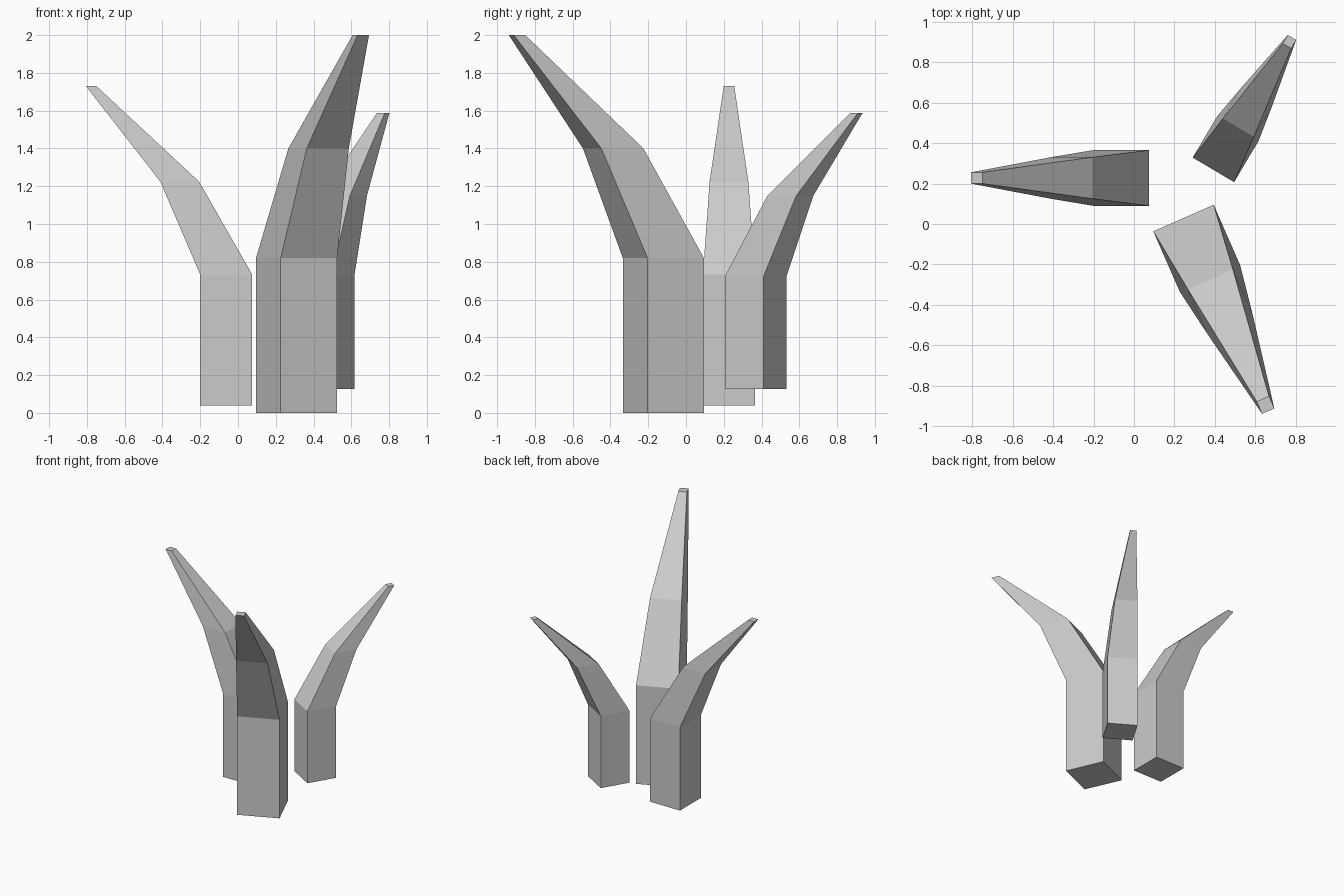
import bpy, bmesh
from math import radians
from mathutils import Matrix

if "Cube" in bpy.data.objects:
    bpy.data.objects.remove(bpy.data.objects["Cube"])

# Square sections of one spike: (outward offset, height, side)
SECTIONS = [(0, 0, 0.326), (0, 0.82, 0.326), (0.29, 1.40, 0.243), (0.846, 2.0, 0.066)]


def spike(name, location, angle, scale):
    bm = bmesh.new()
    rings = []
    for offset, z, side in SECTIONS:
        h = side / 2
        rings.append([bm.verts.new((offset + sx * h, sy * h, z))
                      for sx, sy in ((-1, -1), (1, -1), (1, 1), (-1, 1))])
    # sides between neighbouring sections
    for low, high in zip(rings, rings[1:]):
        for i in range(4):
            j = (i + 1) % 4
            bm.faces.new((low[i], low[j], high[j], high[i]))
    # end caps
    bm.faces.new(rings[0][::-1])
    bm.faces.new(rings[-1])
    bm.transform(Matrix.Translation(location)
                 @ Matrix.Rotation(radians(angle), 4, 'Z')
                 @ Matrix.Scale(scale, 4))
    bmesh.ops.recalc_face_normals(bm, faces=bm.faces)
    mesh = bpy.data.meshes.new(name)
    bm.to_mesh(mesh)
    bm.free()
    bpy.context.collection.objects.link(bpy.data.objects.new(name, mesh))


# Three spikes leaning outward
spike("front_spike", (0.31, -0.12, 0), -66.3, 1.0)
spike("left_spike", (-0.0625, 0.2275, 0.04), 180, 0.845)
spike("back_spike", (0.453, 0.37, 0.127), 59.3, 0.73)
